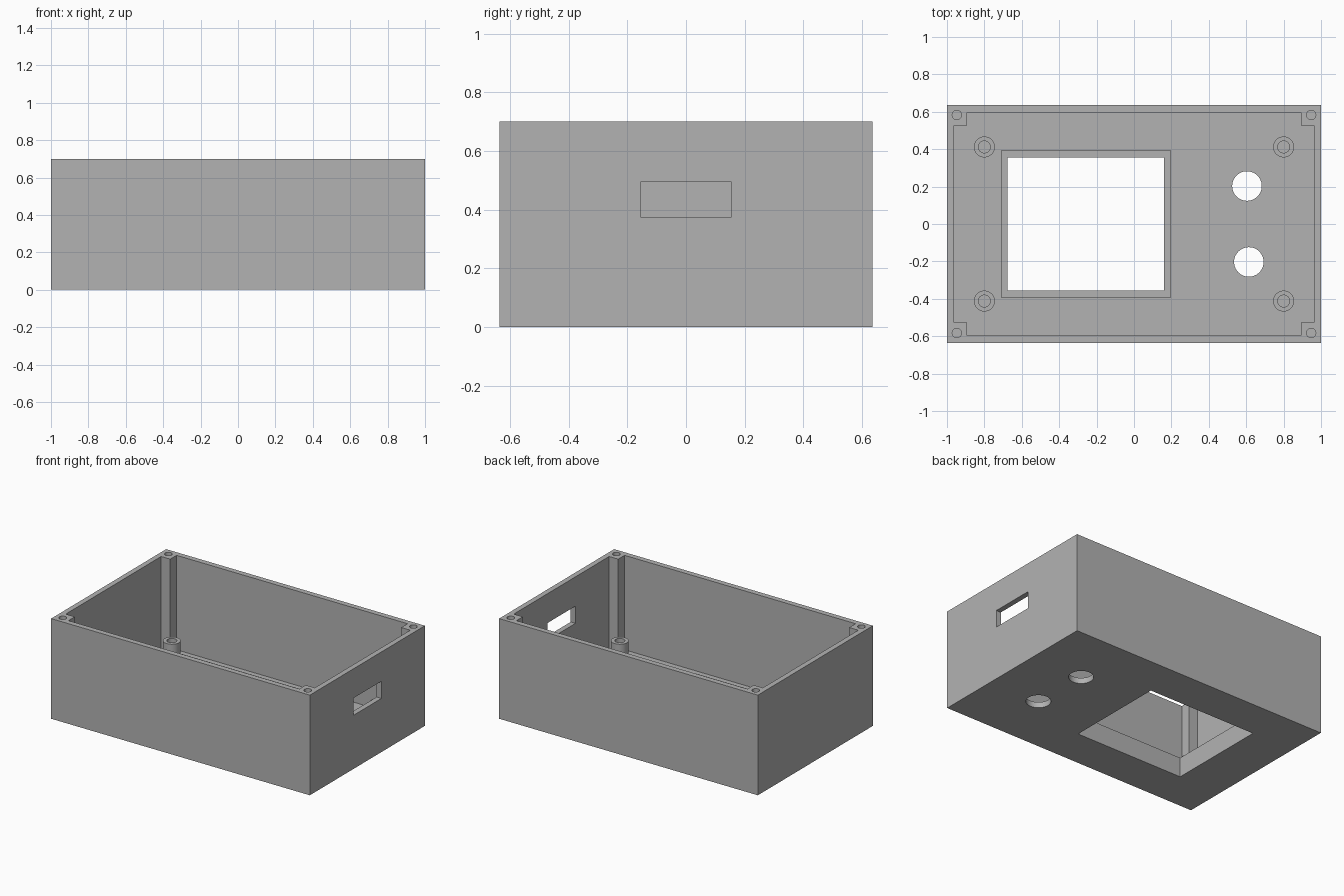
import bpy, bmesh, math

old = bpy.data.objects.get("Cube")
if old:
    bpy.data.objects.remove(old, do_unlink=True)

# Overall sizes
HX, HY, HEIGHT = 1.0, 0.635, 0.70
IN_X, IN_Y = 0.963, 0.597          # inner wall faces
PIL_X, PIL_Y = 0.893, 0.527        # inner faces of corner pillars
FLOOR, FRAME_TOP, POST_TOP = 0.04, 0.137, 0.20

grey = bpy.data.materials.new("plain grey")
grey.use_nodes = True
colour = (0.45, 0.45, 0.45, 1)
grey.diffuse_color = colour
grey.node_tree.nodes["Principled BSDF"].inputs["Base Color"].default_value = colour


def prism(name, outline, z0, z1):
    """Extrude a flat outline between two heights."""
    bm = bmesh.new()
    face = bm.faces.new([bm.verts.new((x, y, z0)) for x, y in outline])
    top = bmesh.ops.extrude_face_region(bm, geom=[face])["geom"]
    verts = [v for v in top if isinstance(v, bmesh.types.BMVert)]
    bmesh.ops.translate(bm, verts=verts, vec=(0, 0, z1 - z0))
    bmesh.ops.recalc_face_normals(bm, faces=bm.faces)
    mesh = bpy.data.meshes.new(name)
    bm.to_mesh(mesh)
    bm.free()
    mesh.materials.append(grey)
    ob = bpy.data.objects.new(name, mesh)
    bpy.context.collection.objects.link(ob)
    return ob


def rect(x0, x1, y0, y1):
    return [(x0, y0), (x1, y0), (x1, y1), (x0, y1)]


def circle(x, y, r, n=40):
    return [(x + r * math.cos(math.tau * i / n), y + r * math.sin(math.tau * i / n))
            for i in range(n)]


def activate(ob):
    bpy.ops.object.select_all(action="DESELECT")
    ob.select_set(True)
    bpy.context.view_layer.objects.active = ob


def cut(ob, cutter):
    """Subtract a cutter, then discard it."""
    cutter.hide_render = True
    mod = ob.modifiers.new("cut", "BOOLEAN")
    mod.operation, mod.solver, mod.object = "DIFFERENCE", "EXACT", cutter
    activate(ob)
    bpy.ops.object.modifier_apply(modifier=mod.name)
    bpy.data.objects.remove(cutter, do_unlink=True)


def smooth(ob):
    activate(ob)
    bpy.ops.object.shade_smooth_by_angle(angle=math.radians(30))


corners = [(1, 1), (-1, 1), (-1, -1), (1, -1)]

# Case: a block hollowed by a cavity whose notched corners leave the pillars
case = prism("case", rect(-HX, HX, -HY, HY), 0, HEIGHT)
cavity = []
for sx, sy in corners:
    notch = [(IN_X, PIL_Y), (PIL_X, PIL_Y), (PIL_X, IN_Y)]
    if sx * sy < 0:
        notch.reverse()
    cavity += [(sx * x, sy * y) for x, y in notch]
cut(case, prism("cavity_cutter", cavity, FLOOR, HEIGHT + 0.1))

# Screw holes in the pillars
for sx, sy in corners:
    cut(case, prism("screw_cutter", circle(sx * 0.947, sy * 0.583, 0.025, 24),
                    0.3, HEIGHT + 0.1))

# Display window and two round control holes through the floor
window = rect(-0.677, 0.16, -0.356, 0.356)
cut(case, prism("window_cutter", window, -0.1, 0.3))
for x, y in [(0.604, 0.203), (0.614, -0.203)]:
    cut(case, prism("hole_cutter", circle(x, y, 0.079, 48), -0.1, 0.3))

# Slot through the left wall
cut(case, prism("slot_cutter", rect(0.92, 1.1, -0.155, 0.155), 0.375, 0.495))
smooth(case)

# Raised frame around the window
frame = prism("window_frame", rect(-0.71, 0.198, -0.394, 0.394), FLOOR, FRAME_TOP)
cut(frame, prism("frame_cutter", window, -0.1, 0.3))

# Hollow mounting posts
for i, (sx, sy) in enumerate(corners):
    x, y = sx * 0.80, sy * 0.412
    post = prism(f"mounting_post_{i + 1}", circle(x, y, 0.056), FLOOR, POST_TOP)
    cut(post, prism("post_cutter", circle(x, y, 0.032), FLOOR + 0.01, 0.3))
    smooth(post)
